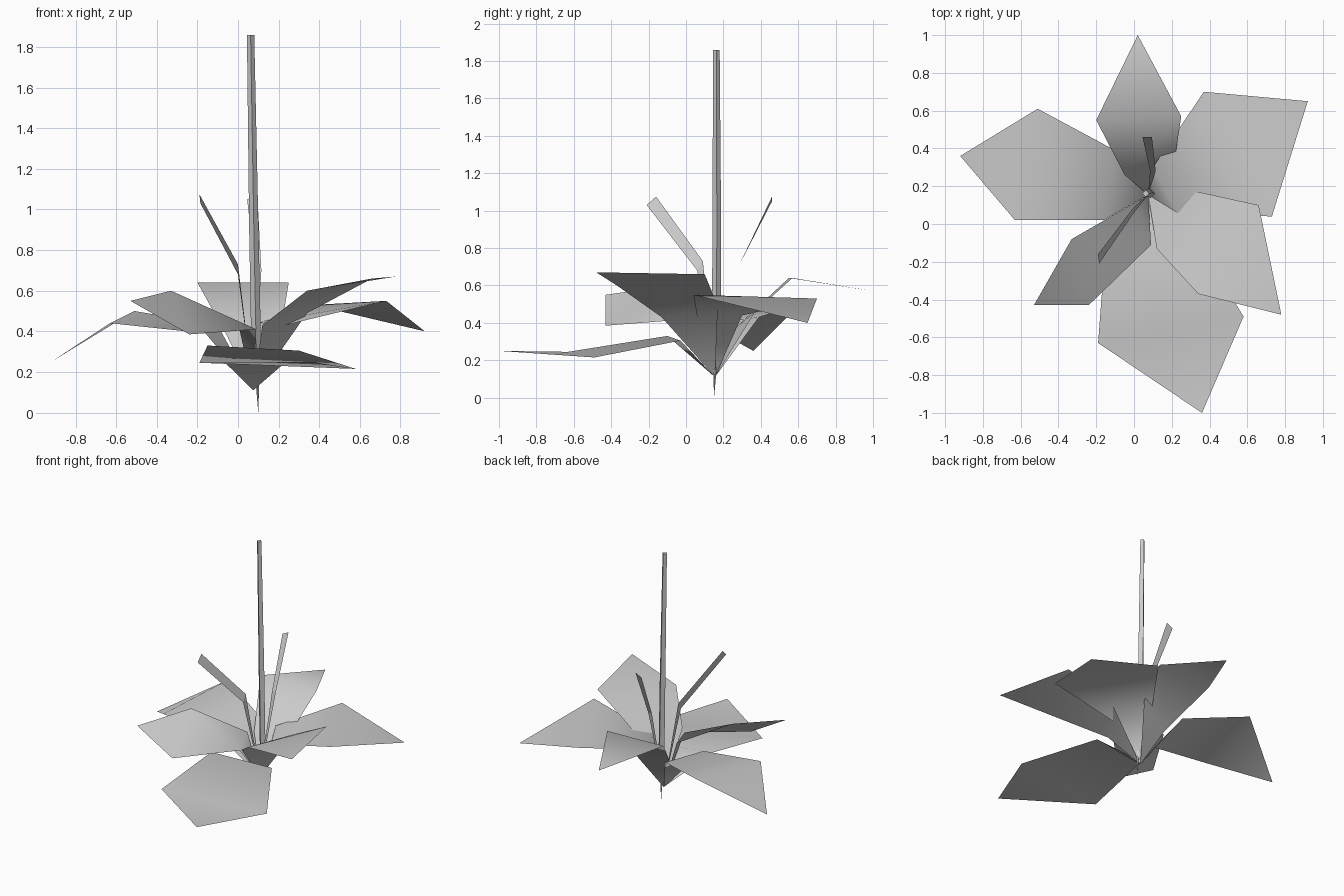
import bpy
from mathutils import Vector

BASE = (0.075, 0.155, 0.11)


def make(name, verts, faces, smooth=False):
    me = bpy.data.meshes.new(name)
    me.from_pydata([Vector(v) for v in verts], [], faces)
    me.polygons.foreach_set("use_smooth", [smooth] * len(me.polygons))
    me.update()
    ob = bpy.data.objects.new(name, me)
    bpy.context.collection.objects.link(ob)
    return ob


def leaf(name, tip, outer, inner):
    # tapered stalk, widening blade, pointed tip
    verts = [BASE, *inner, *outer, tip]
    return make(name, verts, [(0, 1, 2), (2, 1, 3, 4), (4, 3, 5)], True)


# Broad leaves: tip, widest pair, inner fold pair
leaf("left_leaf", (-0.92, 0.36, 0.25),
     [(-0.63, 0.02, 0.44), (-0.51, 0.61, 0.50)],
     [(-0.16, 0.02, 0.39), (-0.10, 0.39, 0.43)])
leaf("back_leaf", (0.02, 1.0, 0.57),
     [(0.25, 0.57, 0.64), (-0.20, 0.55, 0.64)],
     [(0.22, 0.37, 0.46), (-0.05, 0.26, 0.37)])
leaf("back_right_leaf", (0.92, 0.65, 0.40),
     [(0.73, 0.04, 0.55), (0.37, 0.70, 0.53)],
     [(0.23, 0.06, 0.43), (0.10, 0.30, 0.44)])
leaf("front_right_leaf", (0.78, -0.48, 0.67),
     [(0.34, -0.37, 0.60), (0.66, 0.10, 0.66)],
     [(0.12, -0.13, 0.43), (0.34, 0.17, 0.49)])
leaf("front_leaf", (0.36, -1.0, 0.25),
     [(-0.19, -0.63, 0.245), (0.58, -0.49, 0.215)],
     [(-0.15, -0.10, 0.33), (0.30, -0.03, 0.305)])
leaf("front_left_leaf", (-0.53, -0.43, 0.55),
     [(-0.33, -0.08, 0.60), (-0.24, -0.43, 0.385)],
     [(0.0, 0.11, 0.44), (0.09, -0.11, 0.41)])

# Thin curled shoots: flat strips rising from the base
for name, top, mid in [
    ("front_shoot", [(-0.185, -0.21, 1.03), (-0.19, -0.16, 1.075)],
     [(0.0, 0.06, 0.68), (0.0, 0.09, 0.73)]),
    ("back_shoot", [(0.045, 0.46, 1.05), (0.095, 0.46, 1.075)],
     [(0.085, 0.28, 0.70), (0.115, 0.28, 0.70)]),
]:
    make(name, [BASE, *mid, *top], [(0, 1, 2), (2, 1, 3, 4)])

# Tall four-sided flower stem, tapering to a root point
verts = [(0.10, 0.15, 0.0)]
rings = [(0.088, 0.162, 0.40, 0.024), (0.078, 0.165, 0.9, 0.023), (0.062, 0.162, 1.86, 0.018)]
for x, y, z, r in rings:
    verts += [(x + r, y, z), (x, y + r, z), (x - r, y, z), (x, y - r, z)]
faces = [(0, 1 + (i + 1) % 4, 1 + i) for i in range(4)]
for k in range(len(rings) - 1):
    a = 1 + 4 * k
    for i in range(4):
        j = (i + 1) % 4
        faces.append((a + i, a + j, a + 4 + j, a + 4 + i))
faces.append((9, 10, 11, 12))
make("flower_stem", verts, faces)
